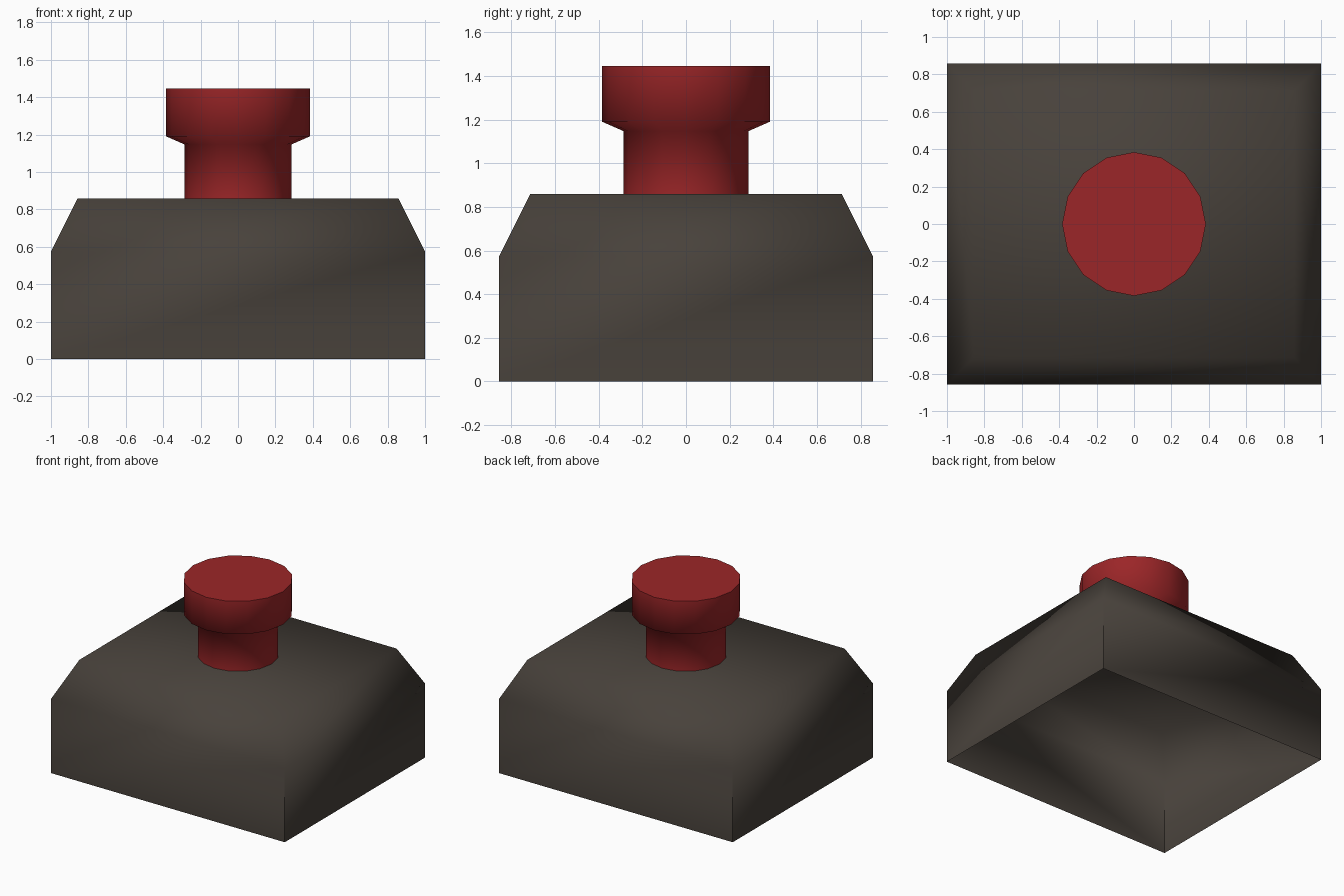
import bpy, bmesh, math

if "Cube" in bpy.data.objects:
    bpy.data.objects.remove(bpy.data.objects["Cube"])


def material(name, rgb):
    m = bpy.data.materials.new(name)
    m.diffuse_color = (*rgb, 1)
    m.use_nodes = True
    m.node_tree.nodes["Principled BSDF"].inputs["Base Color"].default_value = m.diffuse_color
    return m


def loft(name, rings, mat):
    """Skin rings from bottom to top, cap the top and leave the bottom open."""
    bm = bmesh.new()
    loops = [[bm.verts.new(p) for p in ring] for ring in rings]
    n = len(loops[0])
    for low, high in zip(loops, loops[1:]):
        for i in range(n):
            j = (i + 1) % n
            bm.faces.new((low[i], low[j], high[j], high[i]))
    bm.faces.new(loops[-1])
    me = bpy.data.meshes.new(name)
    bm.to_mesh(me)
    bm.free()
    me.materials.append(mat)
    ob = bpy.data.objects.new(name, me)
    bpy.context.collection.objects.link(ob)
    bpy.ops.object.select_all(action='DESELECT')
    ob.select_set(True)
    bpy.context.view_layer.objects.active = ob
    bpy.ops.object.shade_smooth_by_angle(angle=math.radians(82))
    return ob


def rect(x, y, z):
    return [(-x, -y, z), (x, -y, z), (x, y, z), (-x, y, z)]


def circle(r, z, sides=16):
    return [(r * math.cos(math.tau * i / sides), r * math.sin(math.tau * i / sides), z)
            for i in range(sides)]


# Hollow housing with sloped shoulders, open underneath
loft("housing", [rect(1, 0.857, 0), rect(1, 0.857, 0.573), rect(0.857, 0.714, 0.859)],
     material("dark grey brown", (0.065, 0.054, 0.044)))

# Push button: stem, flared underside and cap
loft("push_button", [circle(0.286, 0.859), circle(0.286, 1.147),
                     circle(0.384, 1.19), circle(0.384, 1.445)],
     material("red", (0.33, 0.019, 0.021)))
